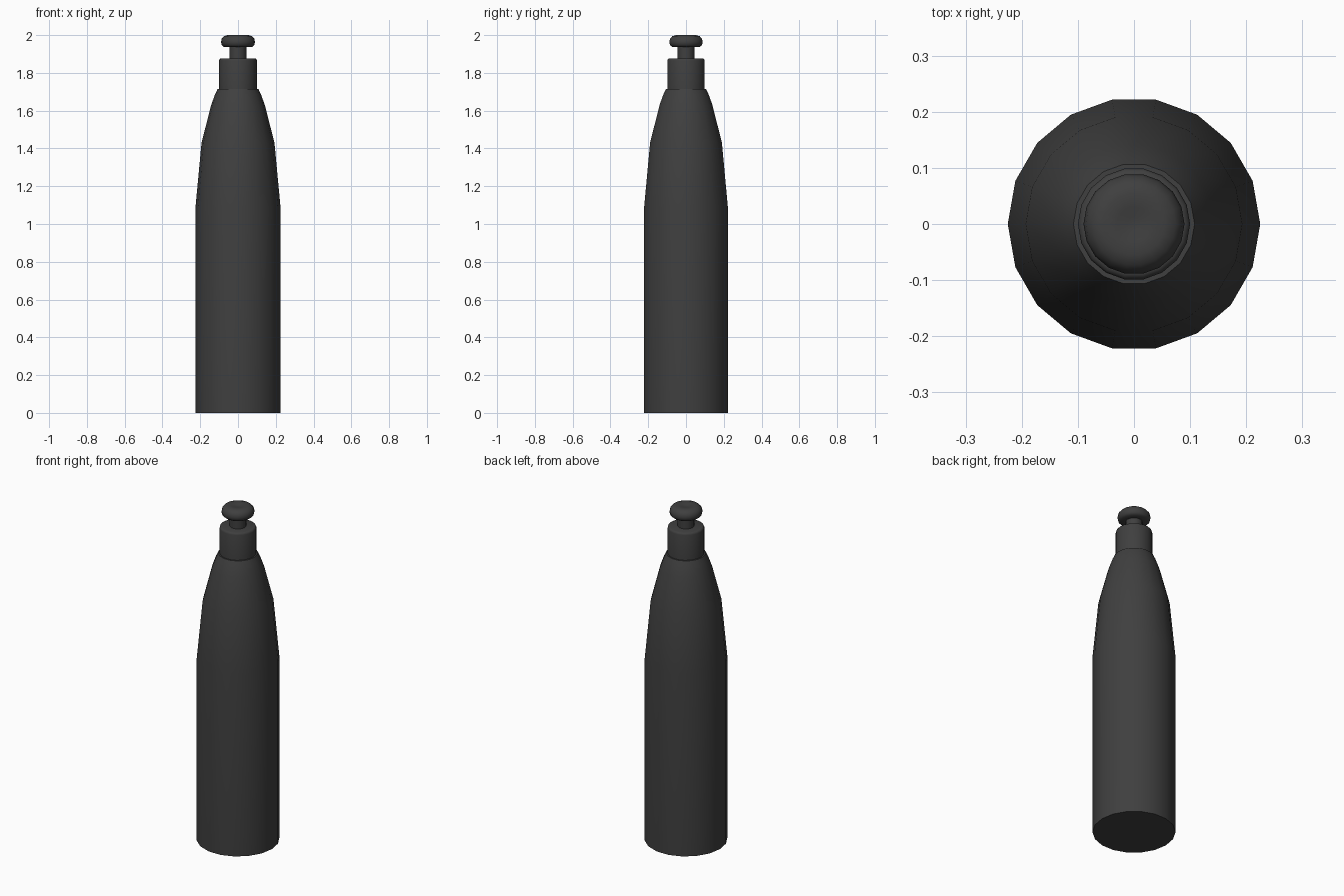
import bpy
from math import cos, sin, tau, radians

cube = bpy.data.objects.get("Cube")
if cube:
    bpy.data.objects.remove(cube, do_unlink=True)

SIDES = 18

charcoal = bpy.data.materials.new("charcoal plastic")
charcoal.use_nodes = True
colour = (0.05, 0.05, 0.05, 1)
charcoal.diffuse_color = colour
charcoal.node_tree.nodes["Principled BSDF"].inputs["Base Color"].default_value = colour


def lathe(name, profile, sharp=35):
    """Turn a (radius, height) profile around z and cap both ends."""
    verts = [(r * cos(tau * i / SIDES), r * sin(tau * i / SIDES), z)
             for r, z in profile for i in range(SIDES)]
    faces = [(k * SIDES + i, k * SIDES + (i + 1) % SIDES,
              (k + 1) * SIDES + (i + 1) % SIDES, (k + 1) * SIDES + i)
             for k in range(len(profile) - 1) for i in range(SIDES)]
    faces.append(tuple(reversed(range(SIDES))))
    faces.append(tuple(range(len(verts) - SIDES, len(verts))))
    mesh = bpy.data.meshes.new(name)
    mesh.from_pydata(verts, [], faces)
    mesh.materials.append(charcoal)
    obj = bpy.data.objects.new(name, mesh)
    bpy.context.collection.objects.link(obj)
    bpy.ops.object.select_all(action='DESELECT')
    obj.select_set(True)
    bpy.context.view_layer.objects.active = obj
    bpy.ops.object.shade_smooth_by_angle(angle=radians(sharp))
    return obj


# Tapered bottle body
lathe("bottle_body", [(0.225, 0), (0.225, 1.09), (0.193, 1.43),
                      (0.142, 1.63), (0.122, 1.685), (0.108, 1.715)])

# Collar with a softened top rim
lathe("cap_collar", [(0.1, 1.70), (0.1, 1.865), (0.097, 1.874), (0.09, 1.877)], 60)

# Stem of the pull-up spout
lathe("spout_stem", [(0.045, 1.87), (0.045, 1.95)])

# Rounded pull knob with a shallow dimple on top
lathe("spout_knob", [(0.045, 1.938), (0.075, 1.938), (0.086, 1.947), (0.09, 1.963),
                     (0.086, 1.981), (0.074, 1.994), (0.055, 2.0),
                     (0.03, 1.998), (0.012, 1.994)], 60)
